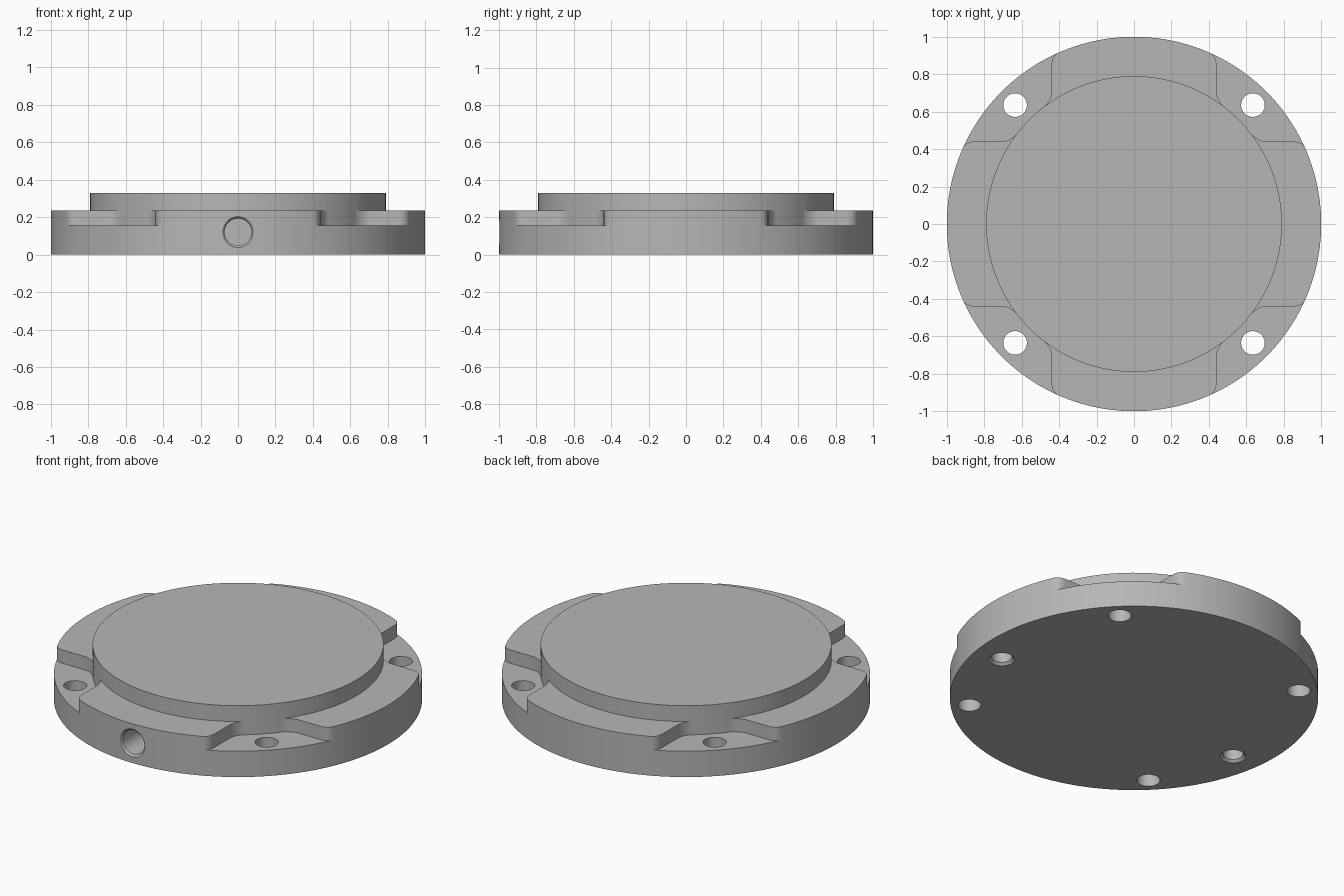
import bpy, bmesh, math
from mathutils import Matrix, Vector

cube = bpy.data.objects.get("Cube")
if cube:
    bpy.data.objects.remove(cube, do_unlink=True)

grey = bpy.data.materials.new("machined_grey")
grey.use_nodes = True
colour = (0.47, 0.47, 0.47, 1)
grey.diffuse_color = colour
grey.node_tree.nodes["Principled BSDF"].inputs["Base Color"].default_value = colour


def make_object(name, bm):
    bmesh.ops.recalc_face_normals(bm, faces=bm.faces)
    mesh = bpy.data.meshes.new(name)
    bm.to_mesh(mesh)
    bm.free()
    mesh.materials.append(grey)
    obj = bpy.data.objects.new(name, mesh)
    bpy.context.collection.objects.link(obj)
    return obj


def stacked_rings(bm, profile, matrix, segments):
    """Closed round solid through (radius, height) rings."""
    rings = []
    for r, h in profile:
        angles = [2 * math.pi * i / segments for i in range(segments)]
        rings.append([bm.verts.new(matrix @ Vector((r * math.cos(a), r * math.sin(a), h)))
                      for a in angles])
    for low, high in zip(rings, rings[1:]):
        for i in range(segments):
            j = (i + 1) % segments
            bm.faces.new((low[i], low[j], high[j], high[i]))
    bm.faces.new(rings[0][::-1])
    bm.faces.new(rings[-1])


def round_solid(name, profile):
    bm = bmesh.new()
    stacked_rings(bm, profile, Matrix(), 160)
    return make_object(name, bm)


def curve(a, b, c, steps=8):
    """Rounded corner from a to c, pulled towards b."""
    a, b, c = Vector(a), Vector(b), Vector(c)
    ts = [i / steps for i in range(steps + 1)]
    return [a * (1 - t) ** 2 + b * 2 * t * (1 - t) + c * t * t for t in ts]


def combine(target, tool, operation):
    mod = target.modifiers.new(operation.lower(), 'BOOLEAN')
    mod.operation, mod.object, mod.solver = operation, tool, 'EXACT'
    bpy.context.view_layer.objects.active = target
    bpy.ops.object.modifier_apply(modifier=mod.name)
    bpy.data.objects.remove(tool, do_unlink=True)


# Flange body
flange = round_solid("flange_plate", [(1, 0), (1, 0.235)])

# Four corner notches with rounded wall ends
half = [Vector((0.45, 0.45))]
half += curve((0.5, 0.608), (0.44, 0.656), (0.44, 0.71))
half += curve((0.44, 0.85), (0.44, 0.898), (0.405, 0.9143))
half += [Vector((0.4, 1.2))]
outline = half + [Vector((1.2, 1.2))] + [Vector((p.y, p.x)) for p in reversed(half[1:])]
bm = bmesh.new()
for k in range(4):
    turn = Matrix.Rotation(k * math.pi / 2, 4, 'Z')
    base = bm.faces.new([bm.verts.new(turn @ Vector((p.x, p.y, 0.155))) for p in outline])
    extruded = bmesh.ops.extrude_face_region(bm, geom=[base], use_keep_orig=True)
    top = [g for g in extruded["geom"] if isinstance(g, bmesh.types.BMVert)]
    bmesh.ops.translate(bm, verts=top, vec=(0, 0, 0.3))
combine(flange, make_object("notch_cutter", bm), 'DIFFERENCE')

# Raised round centre
combine(flange, round_solid("raised_disc", [(0.79, 0.05), (0.79, 0.33)]), 'UNION')

# Bolt holes, chamfered blind holes underneath, and chamfered front port
bm = bmesh.new()
for sx in (-1, 1):
    for sy in (-1, 1):
        place = Matrix.Translation((sx * 0.635, sy * 0.635, 0))
        stacked_rings(bm, [(0.063, -0.1), (0.063, 0.5)], place, 48)
    place = Matrix.Translation((sx * 0.82, -0.14, 0))
    stacked_rings(bm, [(0.08, -0.01), (0.056, 0.014), (0.056, 0.15)], place, 48)
port = Matrix.Translation((0, -1, 0.12)) @ Matrix.Rotation(-math.pi / 2, 4, 'X')
stacked_rings(bm, [(0.093, -0.01), (0.072, 0.011), (0.072, 0.3)], port, 48)
combine(flange, make_object("hole_cutter", bm), 'DIFFERENCE')

# Smooth round walls, crisp edges
bpy.ops.object.select_all(action='DESELECT')
flange.select_set(True)
bpy.context.view_layer.objects.active = flange
bpy.ops.object.shade_smooth_by_angle(angle=math.radians(30))
